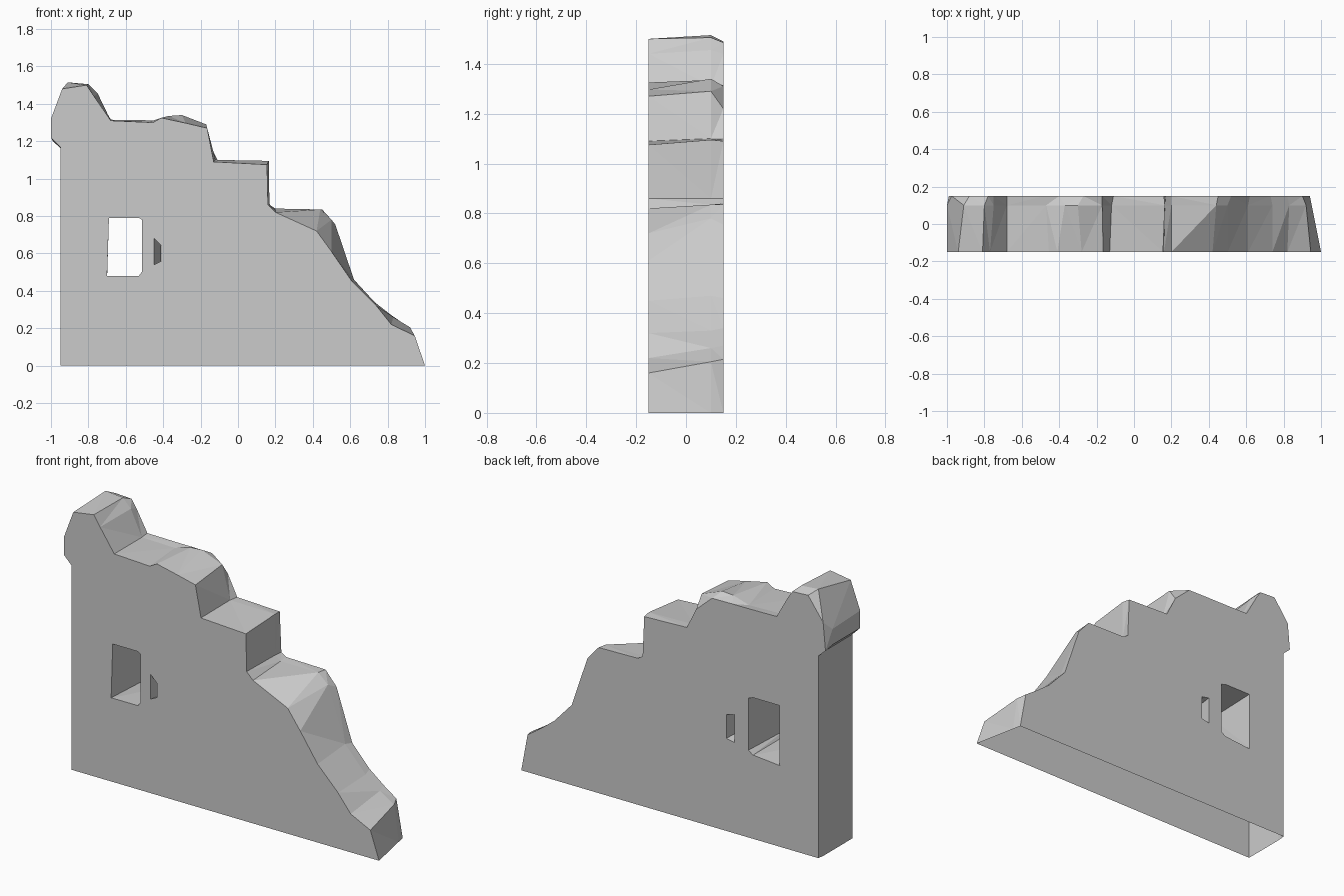
import bpy, bmesh

if "Cube" in bpy.data.objects:
    bpy.data.objects.remove(bpy.data.objects["Cube"])


def loft(name, sections):
    """Join matching x-z outlines, each given with its y, into a closed solid."""
    bm = bmesh.new()
    rings = [[bm.verts.new((x, y, z)) for x, z in pts] for y, pts in sections]
    n = len(rings[0])
    for a, b in zip(rings, rings[1:]):
        for i in range(n):
            j = (i + 1) % n
            bm.faces.new((a[i], a[j], b[j], b[i]))
    sides = bm.faces[:]
    bm.faces.new(rings[0])
    bm.faces.new(rings[-1])
    bmesh.ops.triangulate(bm, faces=sides)
    bmesh.ops.recalc_face_normals(bm, faces=bm.faces[:])
    me = bpy.data.meshes.new(name)
    bm.to_mesh(me)
    bm.free()
    ob = bpy.data.objects.new(name, me)
    bpy.context.collection.objects.link(ob)
    return ob


# Broken wall outlines: front face, crumbled ridge, back face
front = [(-.95, 0), (-.95, 1.17), (-1, 1.22), (-1, 1.32), (-.94, 1.48),
         (-.81, 1.50), (-.77, 1.44), (-.68, 1.31), (-.455, 1.30), (-.41, 1.325),
         (-.28, 1.297), (-.165, 1.27), (-.13, 1.09), (.155, 1.075), (.16, .86),
         (.2, .82), (.42, .72), (.5, .61), (.61, .45), (.74, .32),
         (.82, .22), (.945, .16), (1, 0)]
ridge = [(-.95, 0), (-.95, 1.17), (-1, 1.22), (-1, 1.31), (-.91, 1.515),
         (-.80, 1.505), (-.75, 1.455), (-.68, 1.31), (-.47, 1.305), (-.37, 1.335),
         (-.3, 1.34), (-.17, 1.29), (-.12, 1.10), (.165, 1.095), (.165, .86),
         (.2, .835), (.44, .835), (.5, .78), (.61, .47), (.74, .33),
         (.83, .26), (.92, .205), (.95, 0)]
back = [(-.945, 0), (-.945, 1.16), (-.99, 1.20), (-.975, 1.36), (-.88, 1.49),
        (-.78, 1.485), (-.75, 1.44), (-.68, 1.315), (-.48, 1.312), (-.40, 1.312),
        (-.27, 1.31), (-.17, 1.22), (-.11, 1.10), (.16, 1.09), (.17, .86),
        (.2, .84), (.45, .835), (.52, .755), (.62, .46), (.73, .34),
        (.82, .27), (.9, .215), (.94, 0)]
wall = loft("ruined_wall", [(-.15, front), (.1, ridge), (.15, back)])

# Window opening and the slanted gap beside it
window = loft("window_cutter", [
    (-.16, [(-.70, .48), (-.53, .48), (-.515, .50), (-.515, .78), (-.53, .79), (-.69, .79)]),
    (.16, [(-.70, .465), (-.53, .48), (-.50, .50), (-.50, .80), (-.53, .81), (-.70, .81)])])
gap = loft("gap_cutter", [
    (-.16, [(-.45, .54), (-.41, .56), (-.41, .64), (-.45, .68)]),
    (.16, [(-.41, .52), (-.36, .53), (-.36, .67), (-.41, .68)])])

bpy.context.view_layer.objects.active = wall
for cutter in (window, gap):
    mod = wall.modifiers.new(cutter.name, 'BOOLEAN')
    mod.operation = 'DIFFERENCE'
    mod.solver = 'EXACT'
    mod.object = cutter
    bpy.ops.object.modifier_apply(modifier=mod.name)
    bpy.data.objects.remove(cutter)

# Chipped recess on the front, between window and gap is left flush; open underside
bm = bmesh.new()
bm.from_mesh(wall.data)
under = [f for f in bm.faces if all(v.co.z < 1e-4 for v in f.verts)]
bmesh.ops.delete(bm, geom=under, context='FACES')
bm.to_mesh(wall.data)
bm.free()
